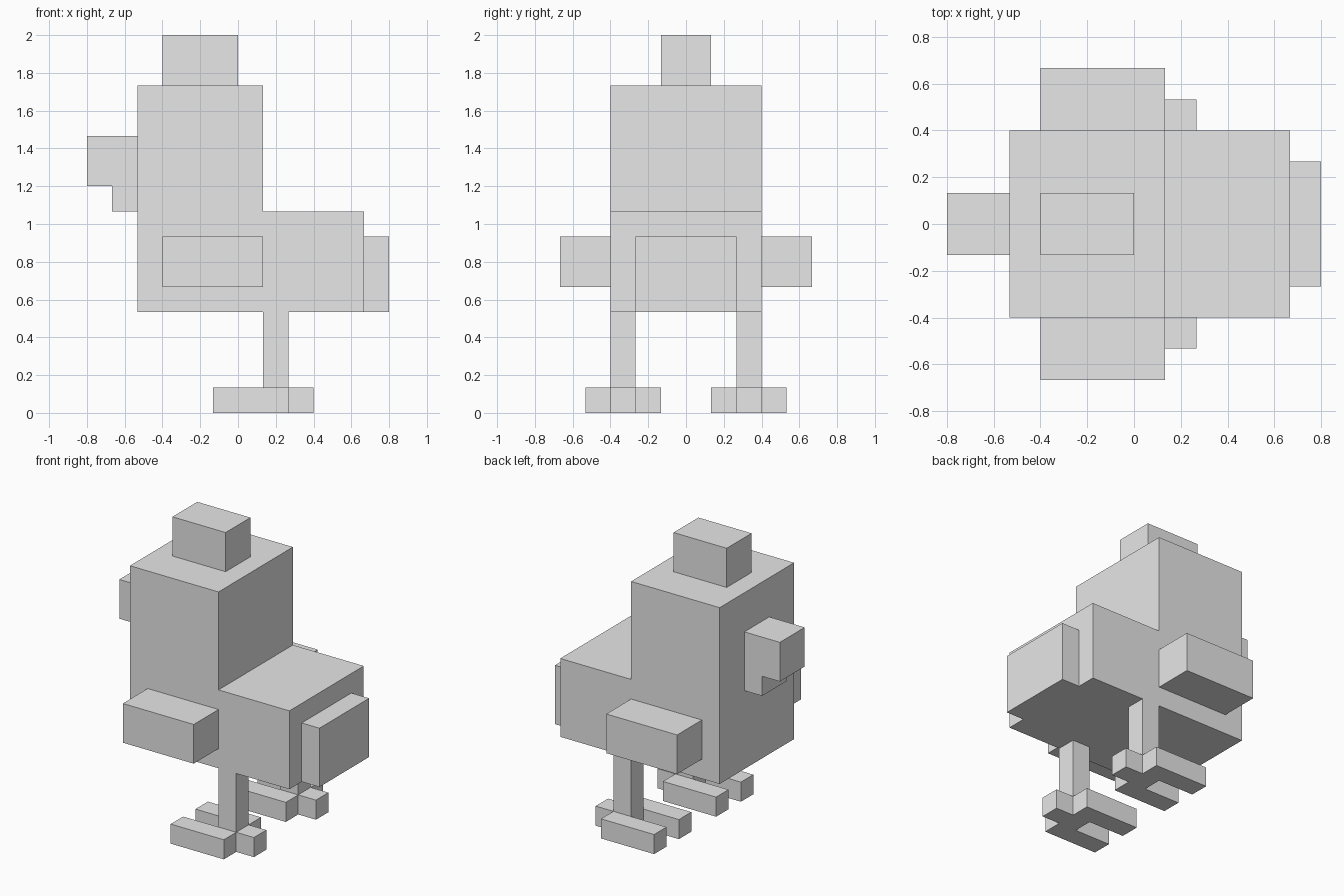
import bpy
import bmesh

U = 2 / 15  # one modelling block; all parts snap to this unit

cube = bpy.data.objects.get("Cube")
if cube:
    bpy.data.objects.remove(cube, do_unlink=True)

grey = bpy.data.materials.new("plain_grey")
grey.use_nodes = True
grey.diffuse_color = (0.8, 0.8, 0.8, 1)
grey.node_tree.nodes["Principled BSDF"].inputs["Base Color"].default_value = (0.8, 0.8, 0.8, 1)


def prism(name, outline, low, high, axis):
    """Extrude an outline along y (points are x, z) or z (points are x, y)."""
    bm = bmesh.new()
    place = (lambda a, b: (a, low, b)) if axis == "y" else (lambda a, b: (a, b, low))
    verts = [bm.verts.new(place(a, b)) for a, b in outline]
    face = bm.faces.new(verts)
    moved = bmesh.ops.extrude_face_region(bm, geom=[face])["geom"]
    shift = (0, high - low, 0) if axis == "y" else (0, 0, high - low)
    bmesh.ops.translate(bm, vec=shift, verts=[v for v in moved if isinstance(v, bmesh.types.BMVert)])
    bmesh.ops.recalc_face_normals(bm, faces=bm.faces)
    bmesh.ops.scale(bm, vec=(U, U, U), verts=bm.verts)
    mesh = bpy.data.meshes.new(name)
    bm.to_mesh(mesh)
    bm.free()
    mesh.materials.append(grey)
    obj = bpy.data.objects.new(name, mesh)
    bpy.context.collection.objects.link(obj)
    return obj


def box(name, x, y, z):
    outline = [(x[0], z[0]), (x[1], z[0]), (x[1], z[1]), (x[0], z[1])]
    return prism(name, outline, y[0], y[1], "y")


# Body with upright neck and head
prism("body", [(-4, 4), (5, 4), (5, 8), (1, 8), (1, 13), (-4, 13)], -3, 3, "y")

# Beak with wattle below it
prism("beak", [(-4, 8), (-4, 11), (-6, 11), (-6, 9), (-5, 9), (-5, 8)], -1, 1, "y")

# Comb and tail
box("comb", (-3, 0), (-1, 1), (13, 15))
box("tail", (5, 6), (-2, 2), (4, 7))

# Wings, legs and forked feet on both sides
FOOT = [(-1, 1), (2, 1), (2, 2), (3, 2), (3, 3), (2, 3),
        (2, 4), (-1, 4), (-1, 3), (1, 3), (1, 2), (-1, 2)]
for label, s in (("near", -1), ("far", 1)):
    box(label + "_wing", (-3, 1), sorted((3 * s, 5 * s)), (5, 7))
    box(label + "_leg", (1, 2), sorted((2 * s, 3 * s)), (1, 4))
    prism(label + "_foot", [(x, y * s) for x, y in FOOT], 0, 1, "z")
